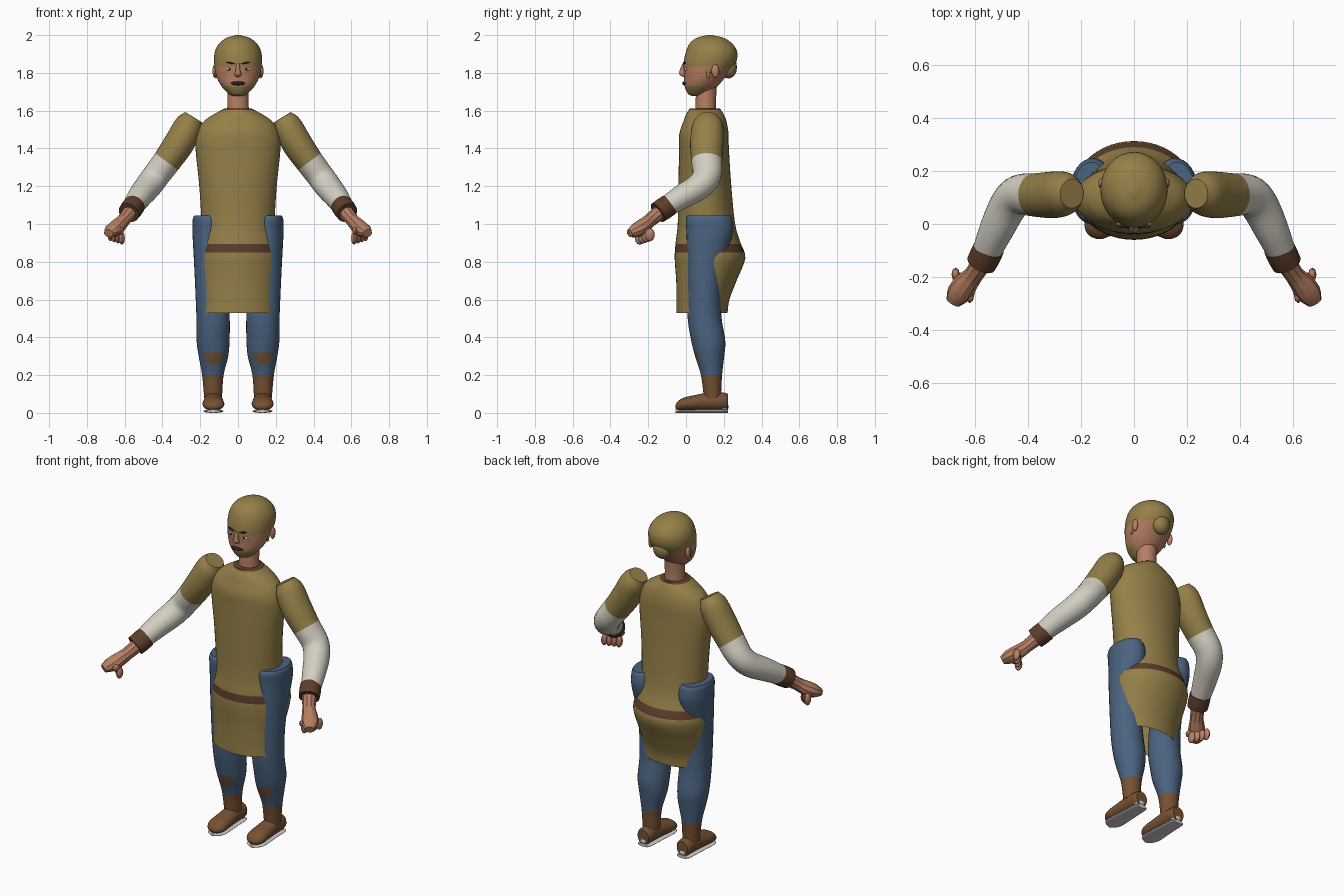
import bpy, bmesh, math
from mathutils import Vector, Matrix

cube = bpy.data.objects.get("Cube")
if cube:
    bpy.data.objects.remove(cube, do_unlink=True)

COLOURS = {
    "ochre_cloth": (0.30, 0.215, 0.065), "denim": (0.07, 0.125, 0.215),
    "boot_brown": (0.18, 0.082, 0.033), "belt_brown": (0.11, 0.048, 0.024),
    "skin": (0.47, 0.21, 0.125), "linen": (0.65, 0.62, 0.54),
    "sole_grey": (0.6, 0.6, 0.6), "dark": (0.03, 0.015, 0.012),
}
NAMES = list(COLOURS)
MATS = []
for name, rgb in COLOURS.items():
    m = bpy.data.materials.new(name)
    m.use_nodes = True
    m.diffuse_color = (*rgb, 1)
    node = m.node_tree.nodes["Principled BSDF"]
    node.inputs["Base Color"].default_value = (*rgb, 1)
    node.inputs["Roughness"].default_value = 0.8
    MATS.append(m)


def finish(name, bm, rule, angle=45):
    """Colour faces by rule (a colour name or a function of the face) and shade."""
    bmesh.ops.recalc_face_normals(bm, faces=bm.faces)
    bm.normal_update()
    me = bpy.data.meshes.new(name)
    picks = [rule(f) if callable(rule) else rule for f in bm.faces]
    used = sorted(set(picks))
    for u in used:
        me.materials.append(MATS[NAMES.index(u)])
    for f, p in zip(bm.faces, picks):
        f.material_index = used.index(p)
    bm.to_mesh(me)
    bm.free()
    ob = bpy.data.objects.new(name, me)
    bpy.context.collection.objects.link(ob)
    for o in bpy.context.selected_objects:
        o.select_set(False)
    ob.select_set(True)
    bpy.context.view_layer.objects.active = ob
    bpy.ops.object.shade_smooth_by_angle(angle=math.radians(angle))
    return ob


def resample(rows, k):
    """Catmull-Rom smoothing of the section list."""
    pts = [Vector(r) for r in rows]
    pts = [2 * pts[0] - pts[1]] + pts + [2 * pts[-1] - pts[-2]]
    out = []
    for a, b, c, d in zip(pts, pts[1:], pts[2:], pts[3:]):
        for i in range(k):
            t = i / k
            out.append(0.5 * (2 * b + (c - a) * t + (2 * a - 5 * b + 4 * c - d) * t * t
                              + (3 * b - a - 3 * c + d) * t ** 3))
    return out + [pts[-2]]


def loft(name, rows, rule, axis=None, side=1, n=32, k=4, cuts=(), caps=(1, 1), angle=45):
    """Skin elliptical sections (x, y, z, radius, radius) placed along a path."""
    secs = resample(rows, k)
    bm = bmesh.new()
    rings = []
    for i, s in enumerate(secs):
        if axis:
            t = Vector(axis)
        else:
            p, q = secs[max(i - 1, 0)], secs[min(i + 1, len(secs) - 1)]
            t = Vector(q[:3]) - Vector(p[:3])
            t.normalize()
        u = Vector((1, 0, 0)) if abs(t.z) > 0.99 else t.cross(Vector((0, 0, 1))).normalized()
        v = t.cross(u)
        ring = []
        for j in range(n):
            a = math.tau * j / n
            co = Vector(s[:3]) + u * s[3] * math.cos(a) + v * s[4] * math.sin(a)
            co.x *= side
            ring.append(bm.verts.new(co))
        rings.append(ring)
    for r0, r1 in zip(rings, rings[1:]):
        for j in range(n):
            bm.faces.new((r0[j], r0[(j + 1) % n], r1[(j + 1) % n], r1[j]))
    for ring, use in zip((rings[0], rings[-1]), caps):
        if use:
            bm.faces.new(ring)
    for co, no in cuts:
        geom = bm.verts[:] + bm.edges[:] + bm.faces[:]
        bmesh.ops.bisect_plane(bm, geom=geom, dist=1e-5, plane_co=(co[0] * side, co[1], co[2]),
                               plane_no=(no[0] * side, no[1], no[2]))
    return finish(name, bm, rule, angle)


def ball(name, loc, size, colour, tilt=0, seg=16):
    bm = bmesh.new()
    bmesh.ops.create_uvsphere(bm, u_segments=seg, v_segments=max(6, seg // 2), radius=1)
    bm.transform(Matrix.Translation(loc) @ Matrix.Rotation(tilt, 4, 'Y') @ Matrix.Diagonal((*size, 1)))
    return finish(name, bm, colour)


def level(*heights):
    return [((0, 0, h), (0, 0, 1)) for h in heights]


UP = (0, 0, 1)


# Tunic and apron skirt with a belt band
def tunic_rule(f):
    z = f.calc_center_median().z
    return "belt_brown" if 0.85 < z < 0.895 or z > 1.605 else "ochre_cloth"


loft("tunic", [(0, .085, .53, .2, .135), (0, .09, .6, .2, .14), (0, .108, .7, .213, .16),
               (0, .127, .82, .228, .187), (0, .117, .9, .215, .172), (0, .108, 1, .195, .152),
               (0, .1, 1.2, .205, .14), (0, .095, 1.4, .225, .132), (0, .095, 1.48, .217, .13),
               (0, .1, 1.54, .185, .115), (0, .1, 1.58, .13, .1), (0, .1, 1.612, .07, .08)],
     tunic_rule, UP, n=48, cuts=level(.85, .895), caps=(0, 1))

# Neck, head and hair
loft("neck", [(0, .105, 1.56, .06, .058), (0, .105, 1.65, .056, .054), (0, .11, 1.77, .058, .056)],
     "skin", UP)


def head_rule(f):
    c = f.calc_center_median()
    if c.z > 1.835 - 0.2 * max(0, c.y - 0.16):
        return "ochre_cloth"
    return "ochre_cloth" if c.z < 1.73 and c.y < 0.1 else "skin"


loft("head", [(0, .06, 1.678, .025, .03), (0, .065, 1.69, .05, .055), (0, .08, 1.73, .088, .088),
              (0, .1, 1.78, .113, .11), (0, .125, 1.85, .126, .138), (0, .135, 1.91, .123, .136),
              (0, .132, 1.955, .1, .113), (0, .128, 1.985, .062, .072), (0, .125, 2, .012, .014)],
     head_rule, UP, n=48, k=6, cuts=level(1.73, 1.835))
ball("hair_bun", (0, .225, 1.83), (.055, .045, .06), "ochre_cloth")

# Face
loft("nose", [(0, -.008, 1.85, .008, .01), (0, -.015, 1.815, .012, .018),
              (0, -.014, 1.79, .018, .02), (0, -.004, 1.778, .01, .008)], "skin", UP, n=12)
ball("mouth", (0, -.006, 1.745), (.038, .014, .011), "dark")
for s, tag in ((1, "left"), (-1, "right")):
    ball(tag + "_eye", (s * .047, .002, 1.82), (.018, .01, .008), "linen")
    ball(tag + "_pupil", (s * .045, -.006, 1.82), (.006, .004, .006), "dark", seg=10)
    ball(tag + "_brow", (s * .038, -.008, 1.852), (.026, .008, .004), "dark", tilt=-s * .22)
    ball(tag + "_ear", (s * .123, .155, 1.81), (.012, .02, .036), "skin")
    ball(tag + "_sideburn", (s * .116, .118, 1.805), (.007, .011, .036), "ochre_cloth")


# Arms: short ochre sleeve over linen, cuff and fist
SLEEVE = (Vector((.365, .11, 1.32)), Vector((.6, 0, -.8)))


def arm_rule(f):
    c = f.calc_center_median()
    c.x = abs(c.x)
    return "linen" if (c - SLEEVE[0]).dot(SLEEVE[1]) > 0 else "ochre_cloth"


for s, tag in ((1, "left"), (-1, "right")):
    loft(tag + "_arm", [(.235, .115, 1.565, .055, .052), (.262, .115, 1.52, .082, .075),
                        (.31, .11, 1.43, .088, .08), (.375, .11, 1.335, .082, .075),
                        (.435, .11, 1.255, .076, .072), (.475, .07, 1.2, .072, .07),
                        (.52, -.02, 1.145, .065, .064), (.562, -.115, 1.085, .053, .053)],
         arm_rule, side=s, cuts=[SLEEVE])
    loft(tag + "_cuff", [(.548, -.09, 1.1, .058, .058), (.563, -.12, 1.08, .059, .059),
                         (.578, -.15, 1.06, .057, .057)], "belt_brown", side=s)
    loft(tag + "_hand", [(.57, -.135, 1.065, .042, .042), (.605, -.19, 1.02, .036, .036),
                         (.635, -.225, .99, .045, .04), (.665, -.265, .965, .046, .038),
                         (.685, -.298, .95, .028, .022)], "skin", side=s, n=10, k=2, angle=30)
    # Curled fingers and thumb
    for i in range(4):
        ball(f"{tag}_finger_{i + 1}", (s * (.615 + .02 * i), -.245 + .018 * i, .925 + .006 * i),
             (.016, .026, .035), "skin", seg=8)
    ball(tag + "_thumb", (s * .622, -.265, .965), (.018, .035, .022), "skin", seg=8)


# Trousers with shin patches, boot shafts, shoes and soles
def leg_rule(f):
    c = f.calc_center_median()
    if c.z < 0.2:
        return "boot_brown"
    patch = 0.32 - 0.065 * (1 - (abs(c.x) - .13) ** 2 / .004)
    return "boot_brown" if patch < c.z < 0.32 and f.normal.y < -.45 else "denim"


SHOE = [(.13, .222, .058, .036, .042), (.13, .2, .06, .046, .047), (.13, .12, .06, .05, .048),
        (.13, .05, .053, .055, .042), (.13, -.01, .046, .057, .035), (.13, -.042, .038, .042, .024),
        (.13, -.056, .034, .014, .009)]
for s, tag in ((1, "left"), (-1, "right")):
    loft(tag + "_leg", [(.132, .14, .08, .047, .045), (.133, .135, .2, .057, .056),
                        (.13, .125, .3, .078, .077), (.132, .118, .38, .087, .09),
                        (.132, .099, .5, .088, .09), (.14, .095, .65, .086, .088),
                        (.15, .105, .8, .083, .1), (.155, .125, .95, .086, .122),
                        (.158, .122, 1.02, .082, .123), (.163, .122, 1.045, .068, .112)],
         leg_rule, UP, side=s, k=6, cuts=level(.2, .32))
    loft(tag + "_shoe", SHOE, "boot_brown", (0, -1, 0), side=s)
    loft(tag + "_sole", [(x, y, .009, w * .93, .009) for x, y, z, w, h in SHOE], "sole_grey",
         (0, -1, 0), side=s)
    ball(tag + "_heel_patch", (s * .13, .202, .032), (.034, .024, .022), "sole_grey")
